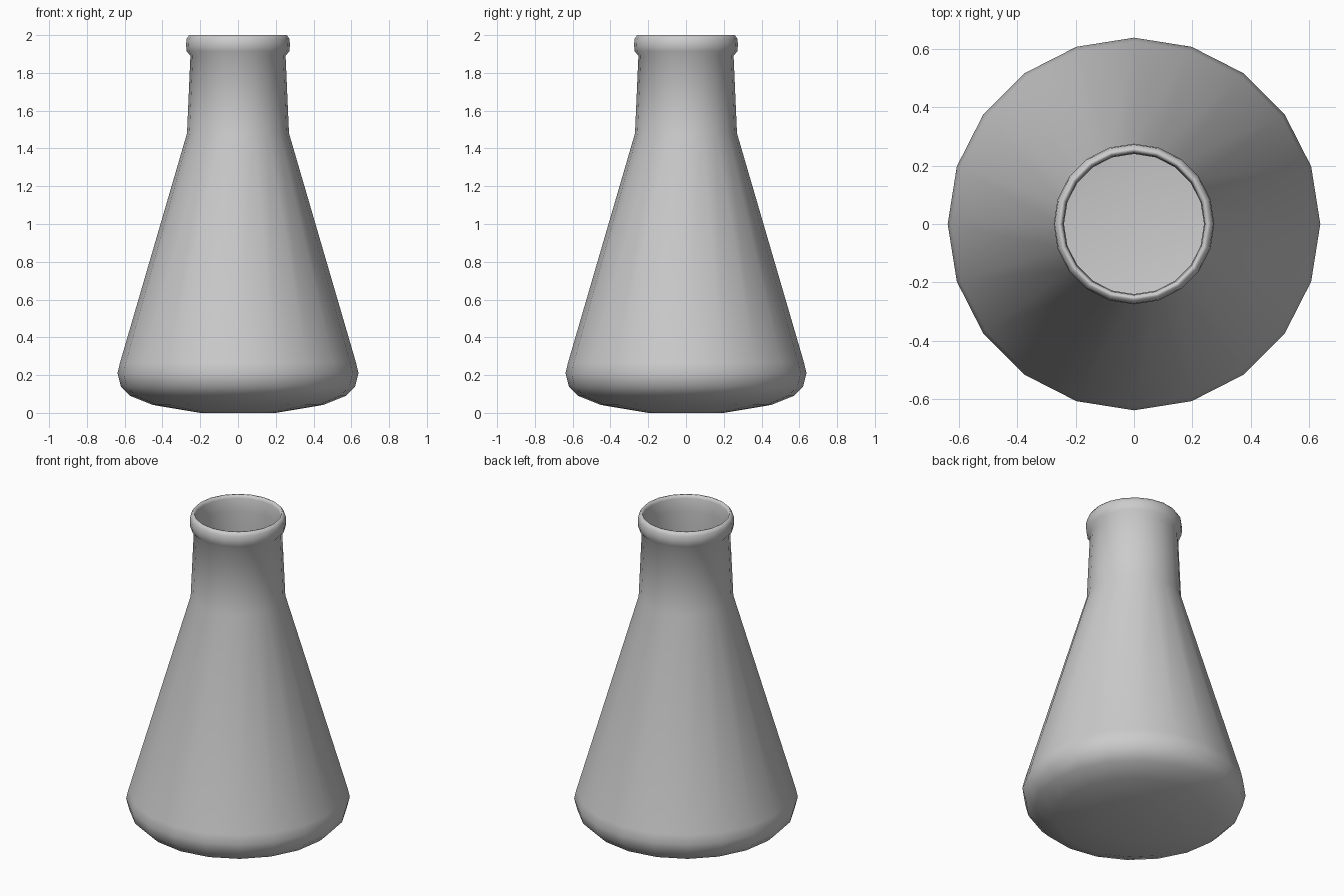
import bpy, bmesh, math

if "Cube" in bpy.data.objects:
    bpy.data.objects.remove(bpy.data.objects["Cube"])

SIDES = 20

# Outer wall, from the base up to the rim (radius, height)
outer = [(0.20, 0.0), (0.45, 0.042), (0.57, 0.09), (0.62, 0.14), (0.638, 0.21),
         (0.625, 0.265), (0.27, 1.48), (0.252, 1.89), (0.272, 1.915),
         (0.275, 1.95), (0.272, 1.98), (0.259, 2.0)]
# Inner wall, from the rim down to the floor
inner = [(0.25, 2.0), (0.243, 1.98), (0.24, 1.90), (0.25, 1.475), (0.605, 0.26),
         (0.616, 0.21), (0.60, 0.15), (0.55, 0.105), (0.44, 0.06), (0.20, 0.02)]


def lathe(name, profile):
    """Revolve a profile about z and cap both ends."""
    bm = bmesh.new()
    rings = []
    for r, z in profile:
        rings.append([bm.verts.new((r * math.cos(2 * math.pi * i / SIDES),
                                    r * math.sin(2 * math.pi * i / SIDES), z))
                      for i in range(SIDES)])
    for a, b in zip(rings, rings[1:]):
        for i in range(SIDES):
            j = (i + 1) % SIDES
            bm.faces.new((a[i], a[j], b[j], b[i]))
    bm.faces.new(rings[0][::-1])
    bm.faces.new(rings[-1])
    bmesh.ops.recalc_face_normals(bm, faces=bm.faces[:])
    for f in bm.faces:
        f.smooth = True
    mesh = bpy.data.meshes.new(name)
    bm.to_mesh(mesh)
    bm.free()
    obj = bpy.data.objects.new(name, mesh)
    bpy.context.collection.objects.link(obj)
    return obj


# Conical flask with a thin glass wall and beaded lip
lathe("conical_flask", outer + inner)
